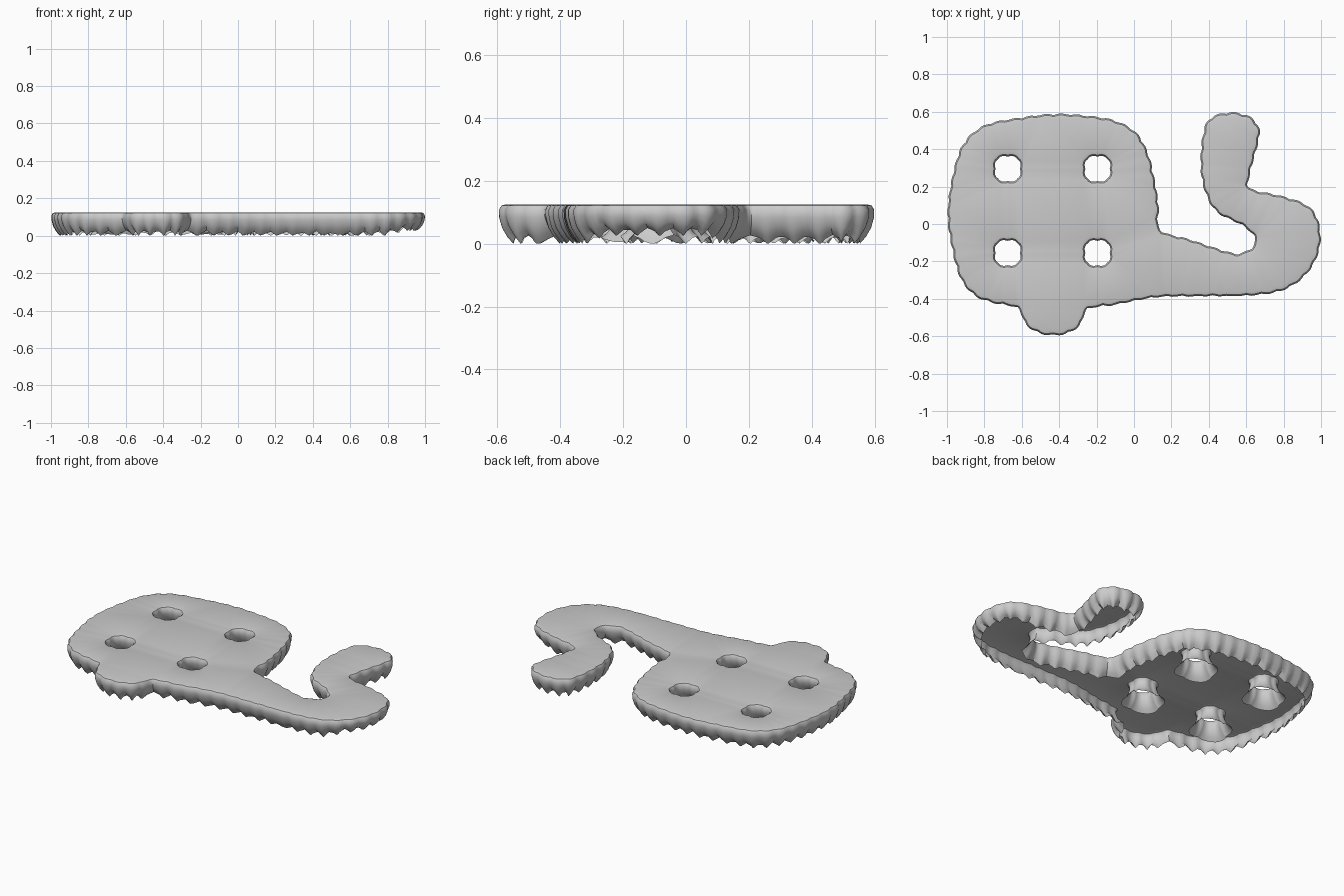
import bpy, bmesh, math
from mathutils import Vector

if "Cube" in bpy.data.objects:
    bpy.data.objects.remove(bpy.data.objects["Cube"])

# Counter-clockwise silhouette: rounded body, front nub, curling tail
OUTLINE = [(-.43, .582), (-.62, .56), (-.8, .52), (-.91, .42), (-.965, .25), (-.99, .05),
           (-.968, -.12), (-.925, -.28), (-.85, -.375), (-.75, -.415), (-.62, -.445),
           (-.575, -.53), (-.51, -.575), (-.43, -.588), (-.35, -.575), (-.29, -.53),
           (-.25, -.45), (-.1, -.425), (.12, -.385), (.35, -.38), (.63, -.375), (.8, -.345),
           (.92, -.26), (.985, -.13), (.98, .01), (.92, .095), (.78, .145), (.66, .17),
           (.605, .2), (.62, .3), (.65, .41), (.665, .5), (.62, .565), (.53, .59),
           (.44, .575), (.39, .53), (.365, .4), (.368, .25), (.405, .13), (.46, .06),
           (.58, 0), (.645, -.06), (.645, -.12), (.56, -.165), (.45, -.14), (.3, -.09),
           (.135, -.035), (.125, .1), (.1, .25), (.07, .37), (.01, .48), (-.1, .545),
           (-.25, .572)]
HOLES = [(x, y) for x in (-.675, -.195) for y in (.295, -.155)]
# Wall section: inward offset, height
SECTION = [(.022, .125), (.008, .121), (0, .108), (.001, .085), (.01, .058), (.026, .036), (.045, .02)]


def smooth_loop(pts, steps):
    """Closed Catmull-Rom curve through the points."""
    p = [Vector(q) for q in pts]
    n, out = len(p), []
    for i in range(n):
        a, b, c, d = (p[(i + k) % n] for k in (-1, 0, 1, 2))
        for s in range(steps):
            t = s / steps
            out.append(.5 * (2 * b + (c - a) * t + (2 * a - 5 * b + 4 * c - d) * t ** 2
                             + (3 * b - a - 3 * c + d) * t ** 3))
    return out


def inward_normals(pts):
    n = len(pts)
    res = []
    for i in range(n):
        t = (pts[(i + 1) % n] - pts[i - 1]).normalized()
        res.append(Vector((-t.y, t.x)))
    return res


def scalloped(pts, pitch, depth):
    """Push soft piped lobes outward; also return each point's lobe height."""
    nor = inward_normals(pts)
    lens = [(pts[(i + 1) % len(pts)] - pts[i]).length for i in range(len(pts))]
    total = sum(lens)
    lobes = round(total / pitch)
    res, wave, s = [], [], 0
    for q, m, l in zip(pts, nor, lens):
        w = abs(math.sin(math.pi * lobes * s / total))
        res.append(q - m * depth * w)
        wave.append(w)
        s += l
    return res, wave


def add_wall(bm, pts, wave):
    """Skirt hanging from the top face; returns the top edges."""
    nor = inward_normals(pts)
    rings = []
    for off, z in SECTION:
        low = (.125 - z) / .105
        ring = []
        for q, m, w in zip(pts, nor, wave):
            lift = .025 * max(0, min(1, (q.x - .8) / .12))
            dz = low ** 2 * (.008 - .028 * w + lift)
            p = q + m * off
            ring.append(bm.verts.new((p.x, p.y, max(0, z + dz))))
        rings.append(ring)
    n = len(pts)
    for hi, lo in zip(rings, rings[1:]):
        for i in range(n):
            j = (i + 1) % n
            bm.faces.new((hi[i], lo[i], lo[j], hi[j]))
    return [bm.edges.get((rings[0][i], rings[0][(i + 1) % n])) for i in range(n)]


bm = bmesh.new()
# Outer skirt
top = add_wall(bm, *scalloped(smooth_loop(OUTLINE, 8), .085, .009))
# Four button-like holes, wound clockwise so the skirt offsets away from the opening
for cx, cy in HOLES:
    ring = []
    for k in range(40):
        a = -math.tau * k / 40
        r = .069 + .005 * abs(math.sin(4 * a)) - .004 * math.cos(4 * a)
        ring.append(Vector((cx + r * math.cos(a), cy + r * math.sin(a))))
    top += add_wall(bm, ring, [.5 + .3 * math.sin(3 * math.tau * k / 40) for k in range(40)])
# Flat top sheet, open underneath
bmesh.ops.triangle_fill(bm, edges=top, use_beauty=True, normal=(0, 0, 1))
for f in bm.faces:
    f.normal_update()
    if len(f.verts) == 3 and f.normal.z < 0:
        f.normal_flip()

mesh = bpy.data.meshes.new("icing_plate")
bm.to_mesh(mesh)
bm.free()
plate = bpy.data.objects.new("icing_plate", mesh)
bpy.context.collection.objects.link(plate)
bpy.context.view_layer.objects.active = plate
plate.select_set(True)
bpy.ops.object.shade_smooth_by_angle(angle=math.radians(40))
